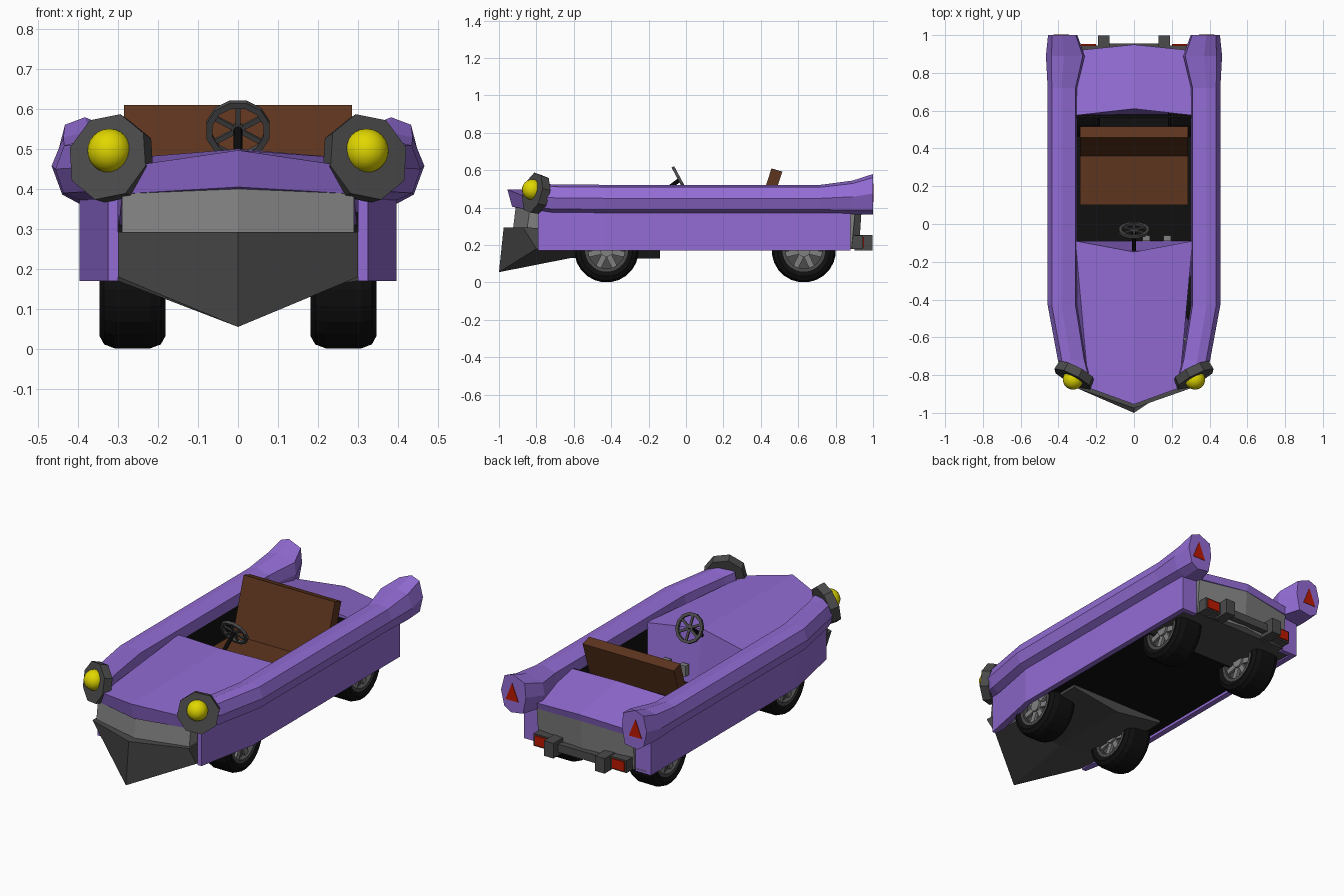
import bpy, bmesh, math
from mathutils import Vector, Matrix

if "Cube" in bpy.data.objects:
    bpy.data.objects.remove(bpy.data.objects["Cube"])


def material(name, rgb):
    m = bpy.data.materials.new(name)
    m.diffuse_color = (*rgb, 1)
    m.use_nodes = True
    m.node_tree.nodes["Principled BSDF"].inputs["Base Color"].default_value = m.diffuse_color
    return m


PURPLE = material("purple paint", (0.29, 0.15, 0.66))
BROWN = material("brown leather", (0.11, 0.035, 0.013))
BLACK = material("black rubber", (0.005, 0.005, 0.005))
YELLOW = material("yellow lamp", (0.75, 0.68, 0.0))
RED = material("red lamp", (0.5, 0.01, 0.0))
DARK = material("dark grey", (0.07, 0.07, 0.07))
GREY = material("mid grey", (0.22, 0.22, 0.22))


def finish(name, bm, mat, mirror=False):
    bmesh.ops.recalc_face_normals(bm, faces=bm.faces)
    me = bpy.data.meshes.new(name)
    bm.to_mesh(me)
    bm.free()
    me.materials.append(mat)
    ob = bpy.data.objects.new(name, me)
    bpy.context.collection.objects.link(ob)
    if mirror:
        ob.modifiers.new("mirror", "MIRROR")
    return ob


def loft(name, rings, mat, mirror=False, closed=False, halves=False):
    """Skin a row of equal rings; capped at both ends or closed to a loop."""
    bm = bmesh.new()
    vs = [[bm.verts.new(p) for p in r] for r in rings]
    n, k = len(rings[0]), len(rings)
    for i in range(k if closed else k - 1):
        a, b = vs[i], vs[(i + 1) % k]
        for j in range(n):
            bm.faces.new((a[j], a[(j + 1) % n], b[(j + 1) % n], b[j]))
    if not closed:
        for r in (vs[0], vs[-1]):
            for idx in ([(0, 1, 4, 5), (1, 2, 3, 4)] if halves else [range(n)]):
                bm.faces.new([r[i] for i in idx])
    return finish(name, bm, mat, mirror)


def ridged(name, stations, mat):
    """Symmetric body block: each station is x_top, x_bottom and four (y, z) points."""
    rings = []
    for xt, xb, te, tc, bc, be in stations:
        rings.append([(-xt, *te), (0, *tc), (xt, *te), (xb, *be), (0, *bc), (-xb, *be)])
    return loft(name, rings, mat, halves=True)


def boxes(name, spans, mat, mirror=False):
    bm = bmesh.new()
    for x0, x1, y0, y1, z0, z1 in spans:
        bmesh.ops.create_cube(bm, size=1, matrix=Matrix.Translation(
            ((x0 + x1) / 2, (y0 + y1) / 2, (z0 + z1) / 2)) @ Matrix.Diagonal((x1 - x0, y1 - y0, z1 - z0, 1)))
    return finish(name, bm, mat, mirror)


def prism(name, pts, axis, lo, hi, mat, mirror=False):
    """Extrude a flat outline along x or z."""
    put = (lambda p, h: (h, *p)) if axis == "x" else (lambda p, h: (*p, h))
    return loft(name, [[put(p, h) for p in pts] for h in (lo, hi)], mat, mirror)


def frame(center, normal):
    return Matrix.Translation(center) @ Vector(normal).to_track_quat("Z", "Y").to_matrix().to_4x4()


def lathe(name, profile, mat, mtx, seg, mirror=False):
    """Spin a closed (radius, height) profile about the local z axis."""
    rings = []
    for i in range(seg):
        a = 2 * math.pi * (i + 0.5) / seg
        rings.append([mtx @ Vector((r * math.cos(a), r * math.sin(a), h)) for r, h in profile])
    return loft(name, rings, mat, mirror, closed=True)


def spokes(name, count, r, w, t, hub, mat, mtx, mirror=False):
    bm = bmesh.new()
    for i in range(count):
        rot = Matrix.Rotation(2 * math.pi * i / count + math.pi / 2, 4, "Z")
        bmesh.ops.create_cube(bm, size=1, matrix=mtx @ rot @ Matrix.Translation((r / 2, 0, 0))
                              @ Matrix.Diagonal((r, w, t, 1)))
    bmesh.ops.create_cone(bm, cap_ends=True, segments=12, radius1=hub, radius2=hub, depth=t * 1.2, matrix=mtx)
    return finish(name, bm, mat, mirror)


# Fenders with flared tail fins
section = [(-.07, .055), (.005, .077), (.055, .064), (.077, .005),
           (.057, -.055), (.017, -.073), (-.06, -.065), (-.078, 0)]
stations = [(-.79, .312, .455, .95, .95), (-.72, .33, .448, .95, 1), (-.43, .38, .445, 1, 1),
            (.72, .38, .445, 1, 1), (.89, .364, .452, 1.33, 1.2), (1, .378, .468, 1, 1.45)]
loft("fenders", [[(cx + sx * u, y, cz + sz * v) for u, v in section]
                 for y, cx, cz, sx, sz in stations], PURPLE, mirror=True)

# Side skirts
prism("side_skirts", [(.30, -.79), (.325, -.79), (.397, -.43), (.397, .88), (.30, .88), (.30, .85),
                      (.365, .85), (.365, -.42), (.30, -.72)], "z", .17, .40, PURPLE, mirror=True)

# Hood, grille, bumper hull, rear deck and tail panel
ridged("hood", [(.24, .29, (-.868, .462), (-.955, .497), (-.93, .405), (-.835, .388)),
                (.31, .31, (-.09, .475), (-.148, .50), (-.09, .2), (-.09, .2))], PURPLE)
ridged("grille", [(.29, .29, (-.835, .392), (-.91, .408), (-.925, .285), (-.85, .285)),
                  (.29, .29, (-.6, .37), (-.6, .38), (-.6, .28), (-.6, .28))], GREY)
ridged("front_bumper_hull", [(.30, .30, (-.87, .293), (-.975, .293), (-1, .055), (-.80, .18)),
                             (.30, .30, (-.62, .29), (-.62, .29), (-.62, .13), (-.62, .17)),
                             (.30, .30, (-.14, .2), (-.14, .2), (-.14, .128), (-.14, .17))], DARK)
ridged("rear_deck", [(.31, .31, (.575, .47), (.61, .495), (.58, .22), (.58, .22)),
                     (.29, .29, (.92, .412), (.95, .435), (.94, .395), (.91, .375))], PURPLE)
ridged("tail_panel", [(.30, .30, (.6, .3), (.6, .3), (.6, .18), (.6, .18)),
                      (.30, .30, (.905, .385), (.94, .405), (.925, .18), (.885, .18))], GREY)

# Cockpit tub and underfloor
boxes("cockpit_tub", [(-.365, .365, -.3, .59, .185, .205), (-.32, .32, .56, .574, .2, .465),
                      (-.32, -.303, -.1, .57, .2, .45), (.303, .32, -.1, .57, .2, .45)], BLACK)
boxes("rear_underplate", [(-.365, .365, .55, .88, .178, .19)], DARK)

# Bench seat
prism("seat_base", [(.10, .2), (.10, .31), (.38, .31), (.38, .2)], "x", -.285, .285, BROWN)
prism("seat_back", [(.345, .26), (.457, .61), (.515, .592), (.40, .24)], "x", -.285, .285, BROWN)

# Pedals
boxes("pedals", [(.045, .085, -.09, -.06, .25, .31), (.155, .195, -.09, -.06, .25, .31)], GREY)

# Steering wheel and column
sw = frame((0, -.033, .548), (0, .88, .47))
lathe("steering_wheel_rim", [(.066, -.008), (.082, -.008), (.082, .008), (.066, .008)], DARK, sw, 12)
spokes("steering_wheel_spokes", 6, .07, .013, .008, .018, DARK, sw)
bm = bmesh.new()
bmesh.ops.create_cone(bm, cap_ends=True, segments=8, radius1=.011, radius2=.011, depth=.15,
                      matrix=frame((0, -.09, .507), (0, .8, .6)))
finish("steering_column", bm, BLACK)

# Headlamps: octagonal bezel and bulb
lamp = frame((.315, -.80, .475), (.45, -.86, .22))
bm = bmesh.new()
bmesh.ops.create_cone(bm, cap_ends=True, segments=8, radius1=.108, radius2=.112, depth=.05,
                      matrix=lamp @ Matrix.Rotation(math.radians(12), 4, "Z"))
finish("headlamp_bezels", bm, DARK, mirror=True)
bm = bmesh.new()
bmesh.ops.create_uvsphere(bm, u_segments=20, v_segments=12, radius=.055,
                          matrix=Matrix.Translation((.322, -.822, .496)))
for f in bm.faces:
    f.smooth = True
finish("headlamp_bulbs", bm, YELLOW, mirror=True)

# Rear bumper, overriders and tail lamps
boxes("rear_bumper", [(-.15, .15, .92, .955, .19, .235), (.15, .29, .87, .945, .18, .25),
                      (-.29, -.15, .87, .945, .18, .25)], DARK)
boxes("bumper_overriders", [(.13, .19, .9, .997, .17, .255)], DARK, mirror=True)
boxes("rear_lamps", [(.20, .28, .93, .952, .188, .242)], RED, mirror=True)
loft("fin_lamps", [[(.345, y, .43), (.425, y, .43), (.385, y, .53)] for y in (.99, 1.0025)], RED, mirror=True)

# Wheels
half = [(.11, .072), (.14, .083), (.162, .071), (.172, .045)]
tire = half + [(r, -h) for r, h in reversed(half)]
for label, y in (("front", -.425), ("rear", .63)):
    hub = frame((.264, y, .172), (1, 0, 0))
    ob = lathe(label + "_tires", tire, BLACK, hub, 24, mirror=True)
    lathe(label + "_wheel_rims", [(.098, -.074), (.115, -.074), (.115, .074), (.098, .074)], DARK, hub, 24, mirror=True)
    spokes(label + "_wheel_spokes", 7, .105, .03, .12, .035, GREY, hub, mirror=True)
    lathe(label + "_wheel_discs", [(.001, -.045), (.105, -.045), (.105, .045), (.001, .045)], DARK, hub, 24, mirror=True)
